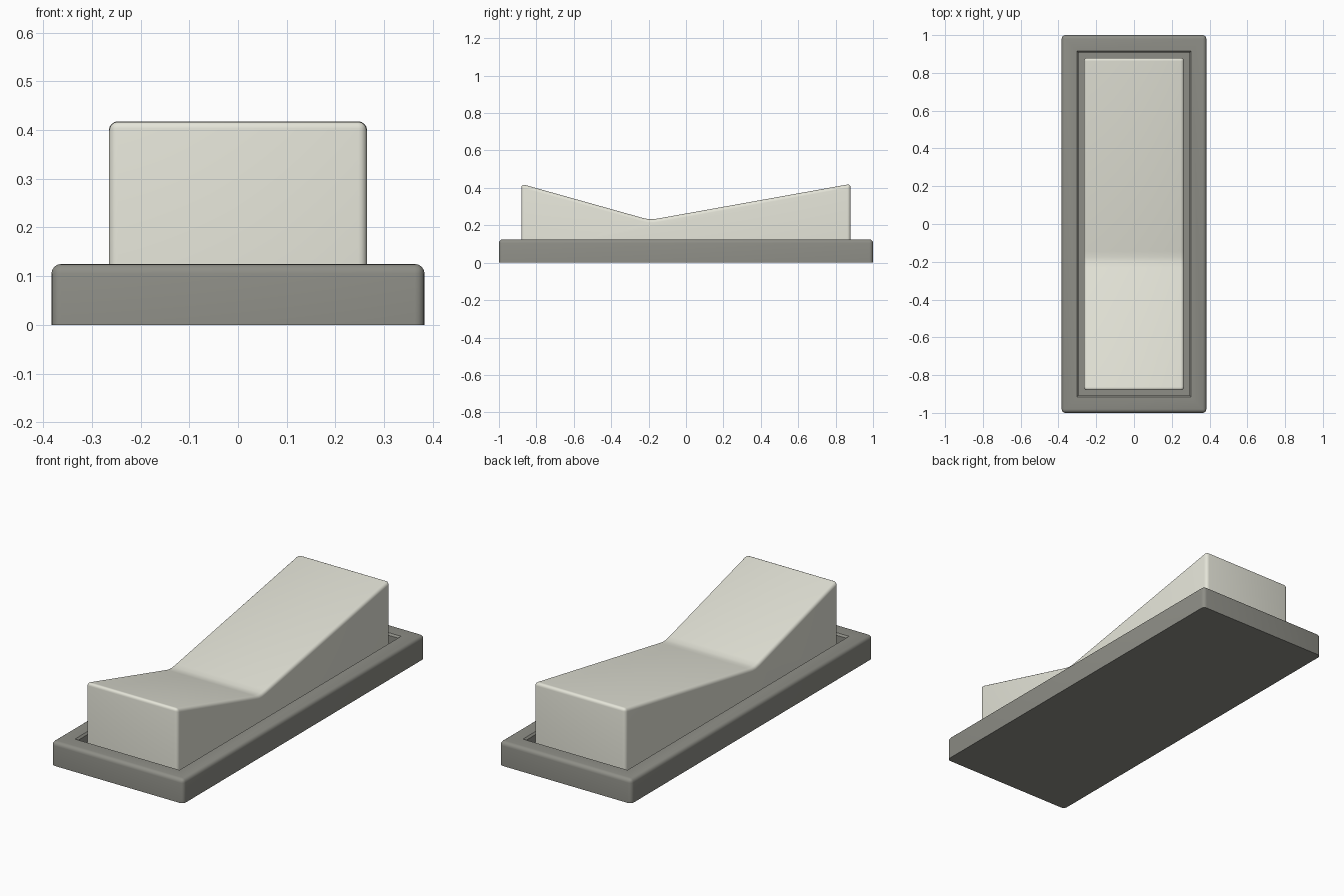
import bpy, bmesh

if "Cube" in bpy.data.objects:
    bpy.data.objects.remove(bpy.data.objects["Cube"])


def finish(bm, name, color):
    bmesh.ops.recalc_face_normals(bm, faces=bm.faces[:])
    mesh = bpy.data.meshes.new(name)
    bm.to_mesh(mesh)
    bm.free()
    obj = bpy.data.objects.new(name, mesh)
    bpy.context.collection.objects.link(obj)
    mat = bpy.data.materials.new(name + "_material")
    mat.diffuse_color = color
    mat.use_nodes = True
    mat.node_tree.nodes["Principled BSDF"].inputs["Base Color"].default_value = mat.diffuse_color
    mesh.materials.append(mat)
    bpy.ops.object.select_all(action='DESELECT')
    bpy.context.view_layer.objects.active = obj
    obj.select_set(True)
    bpy.ops.object.shade_smooth_by_angle(angle=0.7)
    return obj


def extrude_profile(points, half_width):
    # Closed y-z profile swept along x
    bm = bmesh.new()
    face = bm.faces.new([bm.verts.new((-half_width, y, z)) for y, z in points])
    ext = bmesh.ops.extrude_face_region(bm, geom=[face], use_keep_orig=True)
    verts = [v for v in ext['geom'] if isinstance(v, bmesh.types.BMVert)]
    bmesh.ops.translate(bm, verts=verts, vec=(2 * half_width, 0, 0))
    bmesh.ops.recalc_face_normals(bm, faces=bm.faces[:])
    return bm


def round_edges(bm, radius, floor, min_angle=0.6):
    # Round every sharp edge except those lying on the underside
    edges = [e for e in bm.edges if e.calc_face_angle(0) > min_angle
             and max(v.co.z for v in e.verts) > floor + 0.001]
    bmesh.ops.bevel(bm, geom=edges, offset=radius, segments=4, profile=0.5,
                    affect='EDGES', clamp_overlap=True)


# Frame: rounded slab with a shallow well in its top
base = extrude_profile([(-1, 0), (1, 0), (1, 0.125), (-1, 0.125)], 0.383)
round_edges(base, 0.02, 0)
top = max((f for f in base.faces if f.normal.z > 0.99), key=lambda f: f.calc_area())
bmesh.ops.inset_region(base, faces=[top], thickness=0.06, use_even_offset=True)
# Stepped lip and well floor (outer half-size, height)
for v in top.verts:
    v.co.x = 0.303 if v.co.x > 0 else -0.303
    v.co.y = 0.917 if v.co.y > 0 else -0.917
for inset, drop in ((0.009, 0.009), (0.0, 0.05)):
    if inset:
        bmesh.ops.inset_region(base, faces=[top], thickness=inset, use_even_offset=True)
        for v in top.verts:
            v.co.z -= drop
    else:
        ext = bmesh.ops.extrude_discrete_faces(base, faces=[top])
        top = ext['faces'][0]
        for v in top.verts:
            v.co.z -= drop
finish(base, "switch_frame", (0.27, 0.27, 0.24, 1))

# Rocker: V-shaped top with a softened valley
bottom = 0.05
profile = [(-0.88, bottom), (0.88, bottom), (0.88, 0.421),
           (-0.145, 0.237), (-0.175, 0.2325), (-0.2, 0.2325), (-0.23, 0.239),
           (-0.88, 0.421)]
rocker = extrude_profile(profile, 0.265)
round_edges(rocker, 0.018, bottom)
finish(rocker, "rocker", (0.78, 0.78, 0.69, 1))
